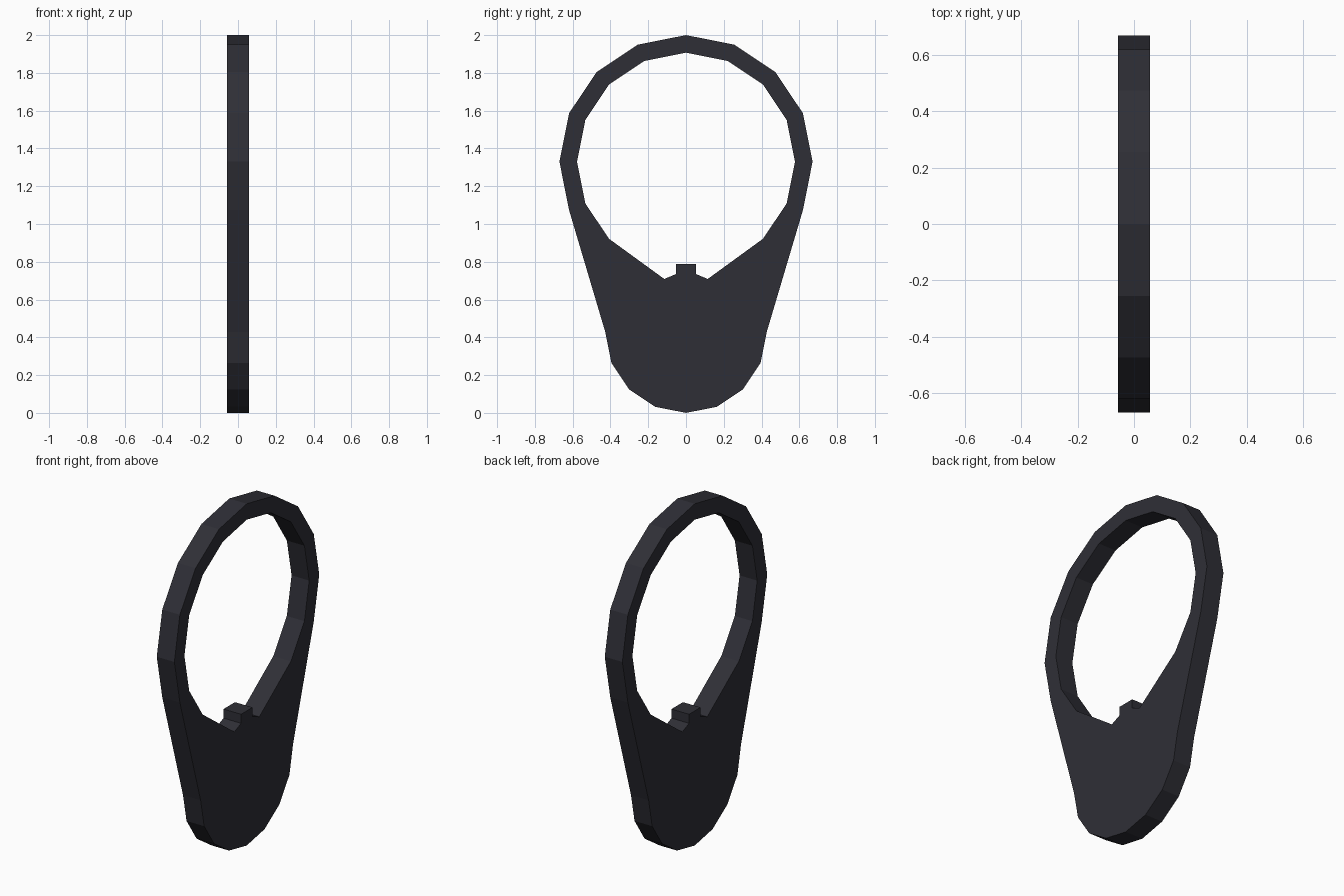
import bpy
import math

if "Cube" in bpy.data.objects:
    bpy.data.objects.remove(bpy.data.objects["Cube"])

HALF = 0.057          # half of the plate thickness
RING_Z = 1.33         # centre of the ring
FOOT_Z = 0.427        # centre of the rounded foot


def arc(radius, cz, first, last):
    """Points of a 16-sided circle in (y, z); step 0 is the bottom, 8 the top."""
    pts = []
    for k in range(first, last + (1 if last > first else -1), 1 if last > first else -1):
        a = math.radians(22.5 * k)
        pts.append((radius * math.sin(a), cz - radius * math.cos(a)))
    return pts


# Half profile: foot, flank, outer ring, then back along the opening to the tab
outline = arc(0.427, FOOT_Z, 0, 4) + arc(0.67, RING_Z, 3, 8)
outline += arc(0.577, RING_Z, 8, 2)
outline += [(0.115, 0.709), (0.053, 0.735), (0.053, 0.788), (0.0, 0.788)]
outline = [(0.0 if abs(y) < 1e-6 else y, z) for y, z in outline]

n = len(outline)
verts = [(HALF, y, z) for y, z in outline] + [(-HALF, y, z) for y, z in outline]
faces = [list(range(n)), list(range(2 * n - 1, n - 1, -1))]
for i in range(n):
    j = (i + 1) % n
    if outline[i][0] == 0 and outline[j][0] == 0:
        continue      # leave the mirror plane open
    faces.append([n + i, n + j, j, i])

mesh = bpy.data.meshes.new("ring_plate")
mesh.from_pydata(verts, [], faces)
mesh.update()

# Dark plastic colour
mat = bpy.data.materials.new("dark charcoal")
mat.diffuse_color = (0.028, 0.028, 0.037, 1.0)
mat.use_nodes = True
mat.node_tree.nodes["Principled BSDF"].inputs["Base Color"].default_value = mat.diffuse_color
mesh.materials.append(mat)

plate = bpy.data.objects.new("ring_plate", mesh)
bpy.context.collection.objects.link(plate)

# Mirror the half plate across y = 0
mirror = plate.modifiers.new("mirror", 'MIRROR')
mirror.use_axis = (False, True, False)
mirror.use_clip = True
mirror.merge_threshold = 0.0005
